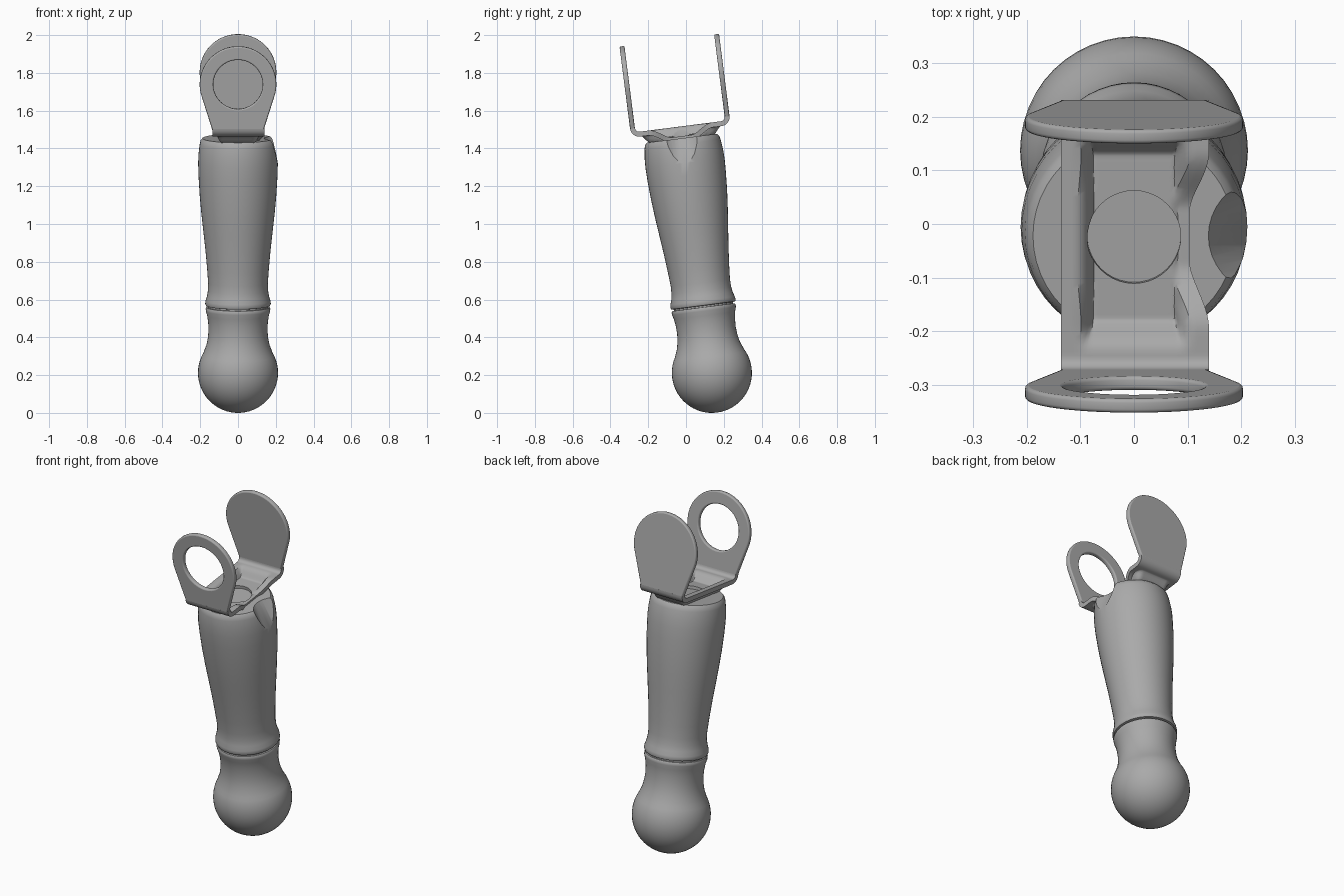
import bpy, bmesh
from math import sin, cos, pi, radians, sqrt
from mathutils import Matrix, Vector

cube = bpy.data.objects.get("Cube")
if cube:
    bpy.data.objects.remove(cube)

# The whole tool leans forward; its own axis starts at the centre of the ball end
FRAME = Matrix.Translation((0, 0.137, 0.212)) @ Matrix.Rotation(radians(7.3), 4, 'X')
THICK = 0.026       # sheet thickness of the bracket
HEAD_T = 1.572      # height of the rounded plate centres along the axis

grey = bpy.data.materials.new("plain_grey")
grey.use_nodes = True
grey.diffuse_color = (0.4, 0.4, 0.4, 1)
grey.node_tree.nodes["Principled BSDF"].inputs["Base Color"].default_value = (0.4, 0.4, 0.4, 1)


def add(name, data):
    ob = bpy.data.objects.new(name, data)
    bpy.context.collection.objects.link(ob)
    ob.matrix_world = FRAME
    ob.data.materials.append(grey)
    return ob


def select(ob):
    bpy.ops.object.select_all(action='DESELECT')
    ob.select_set(True)
    bpy.context.view_layer.objects.active = ob


def from_bmesh(name, bm):
    bmesh.ops.recalc_face_normals(bm, faces=bm.faces)
    me = bpy.data.meshes.new(name)
    bm.to_mesh(me)
    bm.free()
    return add(name, me)


def lathe(name, profile):
    """Spin (radius, height) points round the axis."""
    bm = bmesh.new()
    vs = [bm.verts.new((r, 0, t)) for r, t in profile]
    es = [bm.edges.new(p) for p in zip(vs, vs[1:])]
    bmesh.ops.spin(bm, geom=vs + es, cent=(0, 0, 0), axis=(0, 0, 1),
                   angle=2 * pi, steps=48)
    bmesh.ops.remove_doubles(bm, verts=bm.verts, dist=0.0001)
    return from_bmesh(name, bm)


def cut_cylinder(ob, centre, direction, radius, depth):
    bm = bmesh.new()
    turn = Vector((0, 0, 1)).rotation_difference(Vector(direction)).to_matrix().to_4x4()
    bmesh.ops.create_cone(bm, cap_ends=True, segments=40, radius1=radius, radius2=radius,
                          depth=depth, matrix=Matrix.Translation(centre) @ turn)
    cutter = from_bmesh("cutter", bm)
    cutter.hide_render = True
    mod = ob.modifiers.new("cut", 'BOOLEAN')
    mod.operation, mod.object = 'DIFFERENCE', cutter
    bpy.context.view_layer.update()
    select(ob)
    bpy.ops.object.modifier_apply(modifier=mod.name)
    bpy.data.objects.remove(cutter)


def step(x, a, b):
    k = min(max((x - a) / (b - a), 0), 1)
    return k * k * (3 - 2 * k)


# Ball end with flared neck
ball = [(0.212 * sin(a), -0.212 * cos(a)) for a in (radians(6 * i) for i in range(21))]
neck = [(0.167, 0.15), (0.159, 0.19), (0.156, 0.23), (0.158, 0.27), (0.163, 0.305),
        (0.170, 0.33), (0.171, 0.342), (0.167, 0.350), (0.155, 0.351), (0, 0.351)]
ball_end = lathe("ball_end", ball + neck)

# Swelling grip with a small bead at its foot
grip = lathe("grip", [
    (0, 0.35), (0.158, 0.35), (0.158, 0.358), (0.170, 0.360), (0.174, 0.368), (0.172, 0.385),
    (0.164, 0.41), (0.159, 0.44), (0.158, 0.48), (0.163, 0.55), (0.172, 0.65),
    (0.183, 0.75), (0.194, 0.85), (0.203, 0.95), (0.209, 1.05), (0.211, 1.12),
    (0.209, 1.17), (0.203, 1.22), (0.198, 1.24), (0.188, 1.252), (0, 1.252)])

# Slanting notch in the left side of the grip's top
cut_cylinder(grip, (0.28, 0, 1.242), (0.07, 0, -0.13), 0.12, 0.6)

# Bracket base: pressed tray, rolled up at both ends, dented on the left
COLS, BEND = 36, 0.035
RIM_T, FLOOR_T, END_V = 1.302, 1.256, 0.2525
flat = END_V - BEND
rows = [(-flat + 2 * flat * i / 48, RIM_T) for i in range(49)]
roll = [(flat + BEND * sin(a), RIM_T + BEND * (1 - cos(a)))
        for a in (radians(15 * i) for i in range(1, 7))]
rows = [(-v, t) for v, t in reversed(roll)] + rows + roll
bm = bmesh.new()
grid = []
for v, t in rows:
    line = []
    dent = 1 - step(abs(v), 0.05, 0.17)
    right = 0.14 - 0.036 * dent
    for i in range(COLS + 1):
        x = -0.136 + (0.136 + right) * i / COLS
        tray = (1 - step(abs(x), 0.08, 0.108)) * (1 - step(abs(v), 0.155, 0.21))
        drop = max(tray * (RIM_T - FLOOR_T), dent * step(x, 0.03, 0.08) * 0.052)
        line.append(bm.verts.new((x, v, t - drop)))
    grid.append(line)
for a, b in zip(grid, grid[1:]):
    for i in range(COLS):
        bm.faces.new((a[i], a[i + 1], b[i + 1], b[i]))
bracket_base = from_bmesh("bracket_base", bm)
solid = bracket_base.modifiers.new("sheet", 'SOLIDIFY')
solid.thickness, solid.offset = THICK, 0
select(bracket_base)
bpy.ops.object.modifier_apply(modifier=solid.name)
cut_cylinder(bracket_base, (0, 0, 1.27), (0, 0, 1), 0.087, 0.3)


# Rounded upright plates, one with a round window
def plate(name, v, window):
    cu = bpy.data.curves.new(name, 'CURVE')
    cu.dimensions, cu.fill_mode = '2D', 'BOTH'
    arc = [radians(-14 + 208 * i / 40) for i in range(41)]
    outline = [(0.203 * cos(a), 0.203 * sin(a)) for a in arc]
    outline += [(-0.136, -0.243), (0.136, -0.243)]
    loops = [outline]
    if window:
        loops.append([(0.131 * cos(a), 0.131 * sin(a))
                      for a in (2 * pi * i / 40 for i in range(40))])
    for pts in loops:
        sp = cu.splines.new('POLY')
        sp.points.add(len(pts) - 1)
        for p, (x, y) in zip(sp.points, pts):
            p.co = (x, y, 0, 1)
        sp.use_cyclic_u = True
    edge = 0.007
    cu.extrude, cu.bevel_depth = THICK / 2 - edge, edge
    cu.bevel_resolution, cu.offset = 2, -edge
    ob = add(name, cu)
    ob.matrix_world = FRAME @ Matrix.Translation((0, v, HEAD_T)) @ Matrix.Rotation(pi / 2, 4, 'X')
    select(ob)
    bpy.ops.object.convert(target='MESH')
    return bpy.context.view_layer.objects.active


front_plate = plate("front_plate", -END_V, True)
back_plate = plate("back_plate", END_V, False)

# Smooth shading with crisp edges
for ob in (ball_end, grip, bracket_base, front_plate, back_plate):
    select(ob)
    bpy.ops.object.shade_smooth_by_angle(angle=radians(35))
